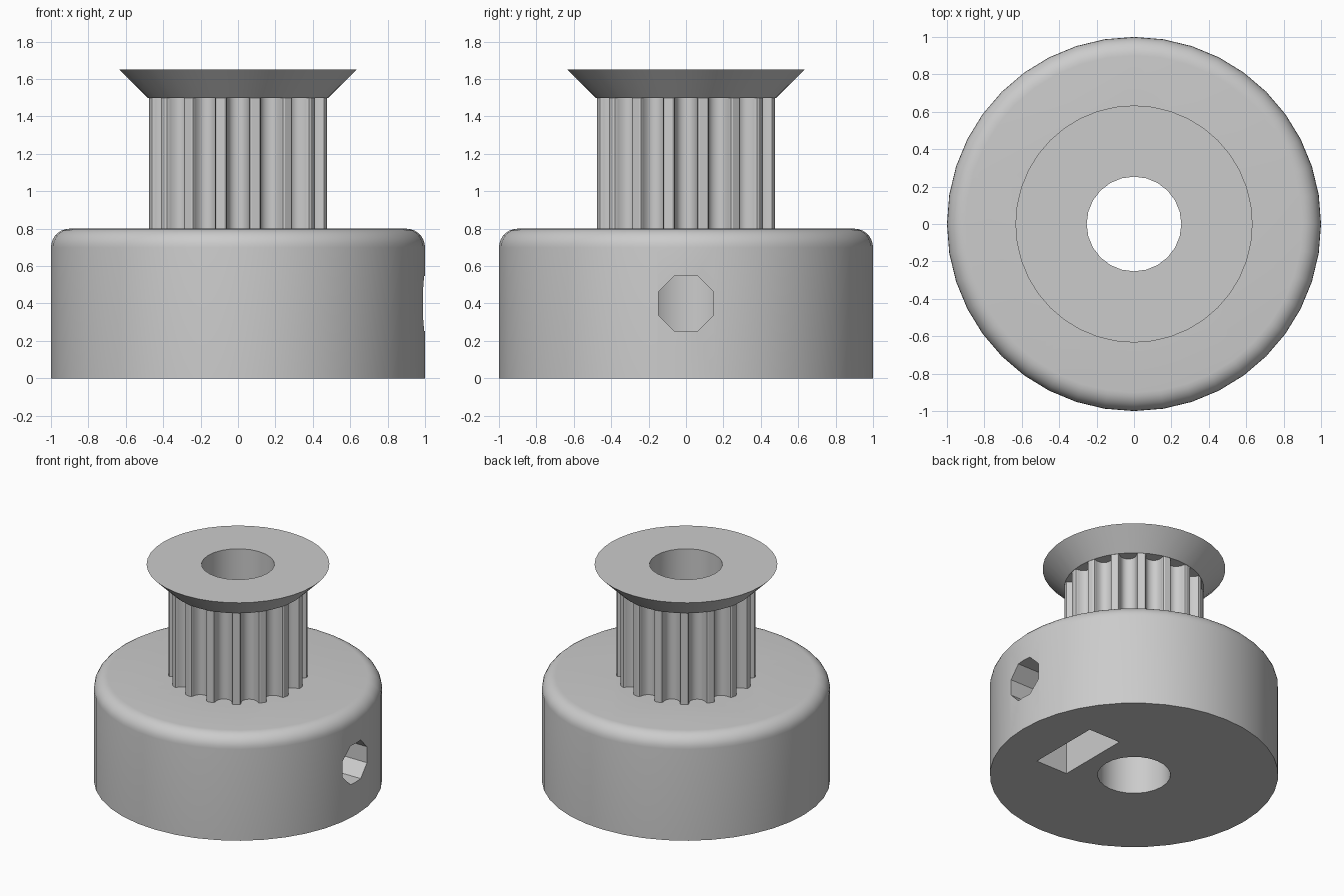
import bpy, bmesh, math

if "Cube" in bpy.data.objects:
    bpy.data.objects.remove(bpy.data.objects["Cube"])

metal = bpy.data.materials.new("plain grey")
metal.diffuse_color = (0.6, 0.6, 0.6, 1)
metal.use_nodes = True
metal.node_tree.nodes["Principled BSDF"].inputs["Base Color"].default_value = metal.diffuse_color


def loft(name, rings):
    """Closed solid through a list of equal-length point rings."""
    bm = bmesh.new()
    loops = [[bm.verts.new(p) for p in ring] for ring in rings]
    n = len(loops[0])
    for a, b in zip(loops, loops[1:]):
        for i in range(n):
            j = (i + 1) % n
            bm.faces.new((a[i], a[j], b[j], b[i]))
    bm.faces.new(loops[0][::-1])
    bm.faces.new(loops[-1])
    bmesh.ops.recalc_face_normals(bm, faces=bm.faces)
    mesh = bpy.data.meshes.new(name)
    bm.to_mesh(mesh)
    bm.free()
    mesh.materials.append(metal)
    obj = bpy.data.objects.new(name, mesh)
    bpy.context.collection.objects.link(obj)
    return obj


def circle(r, z, n, turn=0.0):
    return [(r * math.cos(turn + 2 * math.pi * i / n),
             r * math.sin(turn + 2 * math.pi * i / n), z) for i in range(n)]


def prism_x(name, outline, x0, x1):
    return loft(name, [[(x, y, z) for y, z in outline] for x in (x0, x1)])


def combine(target, other, operation):
    mod = target.modifiers.new(operation, 'BOOLEAN')
    mod.operation = operation
    mod.solver = 'EXACT'
    mod.object = other
    bpy.context.view_layer.objects.active = target
    bpy.ops.object.modifier_apply(modifier=mod.name)
    bpy.data.objects.remove(other)


# Hub with a rounded upper rim
SIDES = 40
hub_rings = [circle(1, 0, SIDES)]
for k in range(8):
    a = math.pi / 2 * k / 7
    hub_rings.append(circle(0.9 + 0.1 * math.cos(a), 0.7 + 0.1 * math.sin(a), SIDES))
pulley = loft("pulley", hub_rings)

# Toothed drum: sixteen rounded grooves, half profile as (half width, depth)
R, TEETH = 0.482, 16
half = [(0.0755, 0.0), (0.065, 0.004), (0.06, 0.013), (0.058, 0.024), (0.055, 0.034),
        (0.050, 0.044), (0.045, 0.054), (0.036, 0.064), (0.025, 0.071), (0.013, 0.075)]
groove = [(-w, d) for w, d in half] + [(0, 0.0765)] + [(w, d) for w, d in half[::-1]]
lip = math.sqrt(R * R - half[0][0] ** 2)
outline = []
for t in range(TEETH):
    c, s = math.cos(2 * math.pi * t / TEETH), math.sin(2 * math.pi * t / TEETH)
    outline += [((lip - d) * c - w * s, (lip - d) * s + w * c) for w, d in groove]
drum = loft("toothed_drum", [[(x, y, z) for x, y in outline] for z in (0.6, 1.56)])

# Conical belt flange
flange = loft("flange", [circle(0.484, 1.5, SIDES), circle(0.634, 1.65, SIDES)])
combine(drum, flange, 'UNION')
combine(pulley, drum, 'UNION')

# Set-screw hole running in from the right
octagon = [(0.16 * math.cos(math.pi * (i + 0.5) / 4),
            0.4 + 0.16 * math.sin(math.pi * (i + 0.5) / 4)) for i in range(8)]
combine(pulley, prism_x("screw_hole", octagon, 0.0, 1.2), 'DIFFERENCE')

# Captive nut slot open at the bottom
slot = [(-0.285, -0.1), (0.285, -0.1), (0.285, 0.565), (0, 0.73), (-0.285, 0.565)]
combine(pulley, prism_x("nut_slot", slot, 0.372, 0.64), 'DIFFERENCE')

# Shaft bore
combine(pulley, loft("bore", [circle(0.253, -0.2, 24), circle(0.253, 1.9, 24)]), 'DIFFERENCE')

bpy.ops.object.select_all(action='DESELECT')
pulley.select_set(True)
bpy.context.view_layer.objects.active = pulley
bpy.ops.object.shade_smooth_by_angle(angle=math.radians(29))
